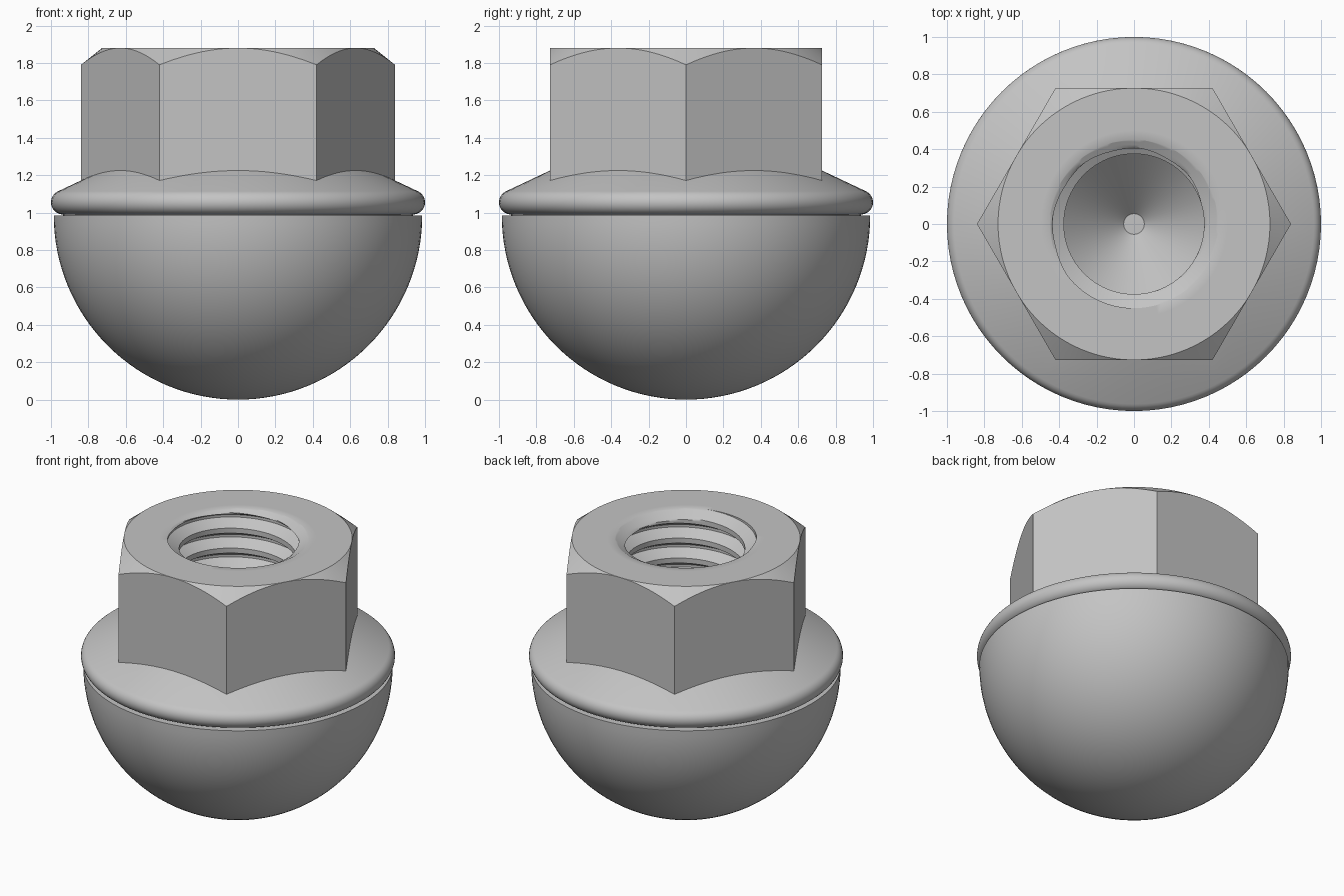
import bpy, bmesh, math

cube = bpy.data.objects.get("Cube")
if cube:
    bpy.data.objects.remove(cube, do_unlink=True)

COLUMNS = 96                      # angular steps, divisible by six
TOP = 1.88
APOTHEM = 0.727                   # half the width across flats
MINOR, MAJOR, PITCH = 0.375, 0.45, 0.14
THREAD_BASE, BORE_BASE = 0.85, 0.75

steel = bpy.data.materials.new("grey steel")
steel.use_nodes = True
grey = (0.55, 0.55, 0.55, 1)
steel.diffuse_color = grey
steel.node_tree.nodes["Principled BSDF"].inputs["Base Color"].default_value = grey


def ring(r, z):
    """Circular row of a lathe surface."""
    return lambda c: (r, z)


def lathe(name, rows, angle=32):
    """Skin a list of rows, each giving (radius, height) per column."""
    bm = bmesh.new()
    grid = []
    for row in rows:
        verts = []
        for c in range(COLUMNS + 1):
            r, z = row(c)
            a = math.tau * c / COLUMNS
            verts.append(bm.verts.new((r * math.cos(a), r * math.sin(a), z)))
        grid.append(verts)
    for low, high in zip(grid, grid[1:]):
        for c in range(COLUMNS):
            bm.faces.new((high[c], high[c + 1], low[c + 1], low[c]))
    bmesh.ops.remove_doubles(bm, verts=bm.verts, dist=1e-5)
    mesh = bpy.data.meshes.new(name)
    bm.to_mesh(mesh)
    bm.free()
    mesh.materials.append(steel)
    obj = bpy.data.objects.new(name, mesh)
    bpy.context.collection.objects.link(obj)
    bpy.ops.object.select_all(action="DESELECT")
    obj.select_set(True)
    bpy.context.view_layer.objects.active = obj
    bpy.ops.object.shade_smooth_by_angle(angle=math.radians(angle))
    return obj


def hex_row(z_at_flat, slope):
    """Hexagonal row lying on a cone, giving curved edges on each flat."""
    def row(c):
        a = (math.tau * c / COLUMNS) % (math.pi / 3) - math.pi / 6
        r = APOTHEM / math.cos(a)
        return r, z_at_flat - slope * (r - APOTHEM)
    return row


def thread_row(step):
    """Helical row of the internal thread, trimmed at both ends."""
    phase = (step % 16) / 16
    # flat crest, flank, narrow root, flank
    depth = min(1, max(0, (phase - 1 / 4) * 16 / 5), (1 - phase) * 16 / 5)

    def row(c):
        z = THREAD_BASE - PITCH + PITCH * (step / 16 + c / COLUMNS)
        z = min(max(z, THREAD_BASE), TOP)
        fade = min(1, (z - THREAD_BASE) / 0.1)
        countersink = MAJOR - (TOP - z) * math.sqrt(3)
        return max(MINOR + (MAJOR - MINOR) * depth * fade, countersink), z
    return row


# Hexagonal head with chamfered corners
lathe("hex_head", [
    ring(0.5, TOP), ring(APOTHEM, TOP),
    hex_row(TOP, 0.8), hex_row(1.225, 0.474)])

# Sloping flange with a rounded rim
rim = [math.radians(65 - 155 * i / 14) for i in range(15)]
lathe("flange", [hex_row(1.225, 0.474)]
      + [ring(0.935 + 0.065 * math.cos(a), 1.055 + 0.065 * math.sin(a)) for a in rim])

# Hemispherical cap with a narrow flat ledge under the flange
R = 0.985
lathe("domed_cap", [ring(0.935, 0.99), ring(0.935, R)]
      + [ring(R * math.cos(a), R - R * math.sin(a))
         for a in (math.pi / 2 * i / 32 for i in range(33))])

# Blind bore: conical floor, plain wall, thread and countersunk mouth
steps = math.ceil(16 * ((TOP - THREAD_BASE) / PITCH + 1)) + 1
lathe("threaded_bore", [
    ring(0, 0.43), ring(0.055, 0.43), ring(MINOR, BORE_BASE)]
      + [thread_row(s) for s in range(steps)] + [ring(0.5, TOP)])
